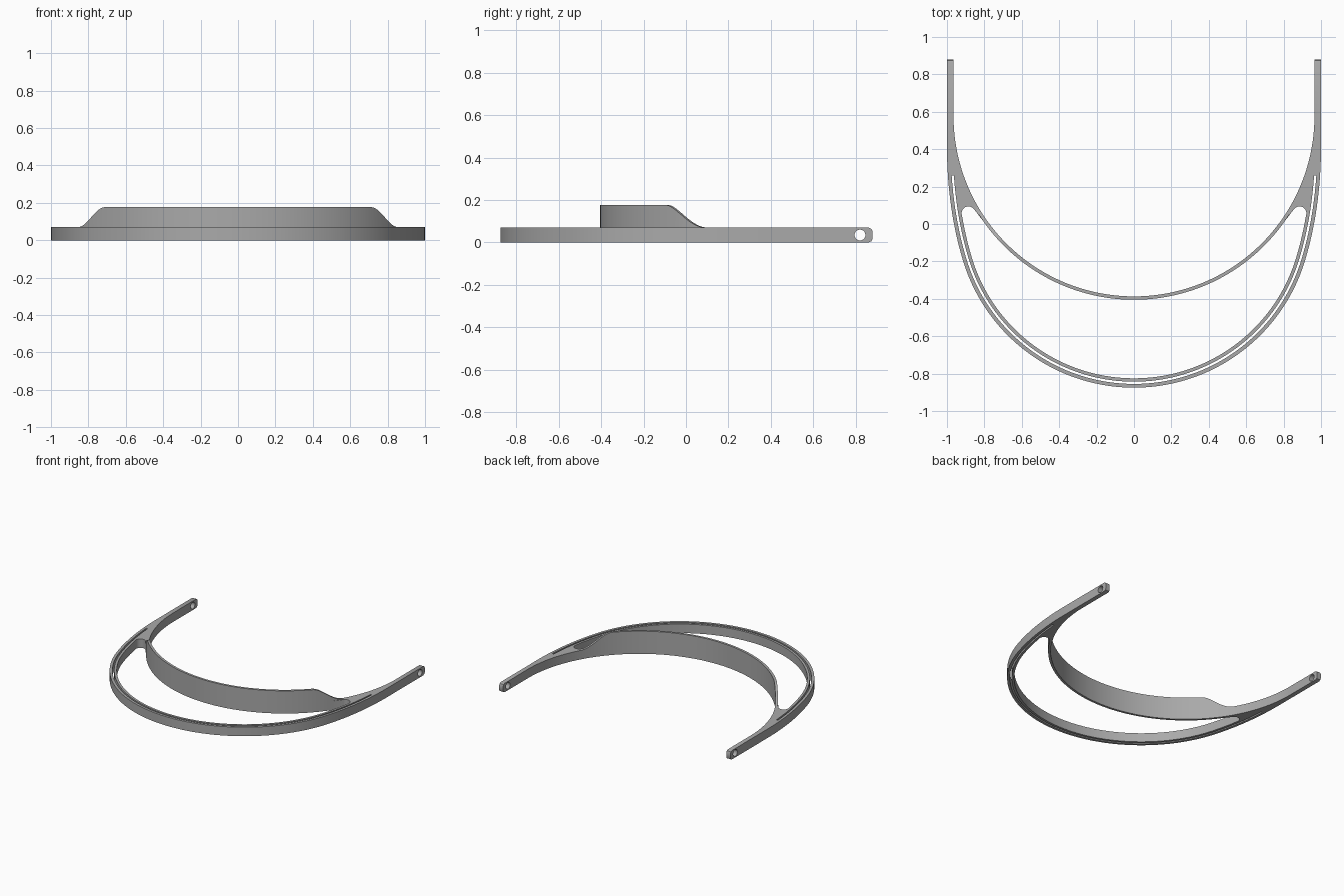
import bpy, bmesh
from math import sin, cos, pi, radians
from mathutils import Vector, Matrix

cube = bpy.data.objects.get("Cube")
if cube:
    bpy.data.objects.remove(cube, do_unlink=True)

grey = bpy.data.materials.new("matte_grey")
grey.use_nodes = True
colour = (0.4, 0.4, 0.4, 1)
grey.diffuse_color = colour
grey.node_tree.nodes["Principled BSDF"].inputs["Base Color"].default_value = colour

HEIGHT = 0.07        # thickness of the flat frame
BROW_TOP = 0.177     # top of the forehead band
BROW_Y = 0.578       # centre of the forehead arc
BROW_IN, BROW_OUT = 0.965, 0.983
TIP = 0.88


def arc(cx, cy, r, start, end, steps):
    angles = [radians(start + (end - start) * i / steps) for i in range(steps + 1)]
    return [Vector((cx + r * cos(a), cy + r * sin(a))) for a in angles]


def mirrored(points):
    return [Vector((-p.x, p.y)) for p in reversed(points)]


def make_object(name, bm):
    mesh = bpy.data.meshes.new(name)
    bm.to_mesh(mesh)
    bm.free()
    obj = bpy.data.objects.new(name, mesh)
    bpy.context.collection.objects.link(obj)
    mesh.materials.append(grey)
    return obj


def smooth(obj):
    bpy.ops.object.select_all(action='DESELECT')
    obj.select_set(True)
    bpy.context.view_layer.objects.active = obj
    bpy.ops.object.shade_smooth_by_angle(angle=radians(30))


# Outer edge of the right half: front arc easing into the straight arm
front = arc(0, 0.08, 0.955, -90, -17, 60)
p0 = front[-1]
p1 = p0 + 0.2 * Vector((sin(radians(17)), cos(radians(17))))
p2, p3 = Vector((1, 0.2)), Vector((1, 0.42))
for i in range(1, 25):
    t = i / 24
    s = 1 - t
    front.append(s**3 * p0 + 3 * s * s * t * p1 + 3 * s * t * t * p2 + t**3 * p3)


def offset(distance, y_limit):
    """Both halves of the outer edge moved inward, up to a given depth."""
    half = []
    for i, p in enumerate(front):
        d = (front[min(i + 1, len(front) - 1)] - front[max(i - 1, 0)]).normalized()
        q = p + distance * Vector((-d.y, d.x))
        if i == 0:
            q.x = 0
        if q.y < y_limit:
            half.append(q)
    return mirrored(half)[:-1] + half


# Outline, crescent opening and thin visor slot
brow_inner = arc(0, BROW_Y, BROW_IN, 0, -180, 180)
outline = offset(0, 1) + [Vector((1, TIP)), Vector((BROW_IN, TIP))]
outline += brow_inner + [Vector((-BROW_IN, TIP)), Vector((-1, TIP))]

cap = arc(0.885, 0.057, 0.037, 0, 140, 14)
opening = offset(0.05, 0.045) + cap
opening += arc(0, BROW_Y, BROW_OUT, -35, -145, 110) + mirrored(cap)

slot = offset(0.02, 0.27) + offset(0.032, 0.27)[::-1]

curve = bpy.data.curves.new("frame_profile", 'CURVE')
curve.dimensions = '2D'
curve.fill_mode = 'BOTH'
curve.extrude = HEIGHT / 2
for loop in (outline, opening, slot):
    spline = curve.splines.new('POLY')
    spline.points.add(len(loop) - 1)
    for point, p in zip(spline.points, loop):
        point.co = (p.x, p.y, 0, 1)
    spline.use_cyclic_u = True
helper = bpy.data.objects.new("frame_profile", curve)
bpy.context.collection.objects.link(helper)
bpy.context.view_layer.update()
flat = bpy.data.meshes.new_from_object(helper.evaluated_get(bpy.context.evaluated_depsgraph_get()))
bpy.data.objects.remove(helper, do_unlink=True)

# Frame solid with chamfered arm tips
bm = bmesh.new()
bm.from_mesh(flat)
bpy.data.meshes.remove(flat)
bmesh.ops.translate(bm, verts=bm.verts[:], vec=(0, 0, HEIGHT / 2))
bmesh.ops.remove_doubles(bm, verts=bm.verts[:], dist=0.0001)
bmesh.ops.recalc_face_normals(bm, faces=bm.faces[:])
tips = []
for e in bm.edges:
    a, b = (v.co for v in e.verts)
    if min(a.y, b.y) > TIP - 0.001 and abs(a.z - b.z) < 0.001:
        tips.append(e)
bmesh.ops.bevel(bm, geom=tips, offset=0.02, segments=2, profile=0.5, affect='EDGES')
frame = make_object("frame", bm)

# Strap holes through both arm tips
bm = bmesh.new()
turn = Matrix.Translation((0, 0.82, HEIGHT / 2)) @ Matrix.Rotation(pi / 2, 4, 'Y')
bmesh.ops.create_cone(bm, cap_ends=True, segments=16, radius1=0.026, radius2=0.026,
                      depth=2.4, matrix=turn)
cutter = make_object("strap_hole_cutter", bm)
cutter.hide_render = True
cut = frame.modifiers.new("strap_holes", 'BOOLEAN')
cut.operation = 'DIFFERENCE'
cut.solver = 'EXACT'
cut.object = cutter
bpy.context.view_layer.objects.active = frame
bpy.ops.object.modifier_apply(modifier=cut.name)
bpy.data.objects.remove(cutter, do_unlink=True)
smooth(frame)

# Raised forehead band, sweeping down to the frame at both ends
bm = bmesh.new()
rings = []
for p, q in zip(arc(0, BROW_Y, BROW_IN, -29, -151, 122),
                arc(0, BROW_Y, BROW_OUT, -29, -151, 122)):
    t = min(max((0.84 - abs(p.x)) / 0.14, 0), 1)
    top = HEIGHT + (BROW_TOP - HEIGHT) * t * t * (3 - 2 * t)
    corners = [(p, HEIGHT), (p, top), (q, top), (q, HEIGHT)]
    rings.append([bm.verts.new((c.x, c.y, z)) for c, z in corners])
for a, b in zip(rings, rings[1:]):
    for i in range(3):
        bm.faces.new((a[i], a[i + 1], b[i + 1], b[i]))
bmesh.ops.recalc_face_normals(bm, faces=bm.faces[:])
smooth(make_object("forehead_band", bm))
